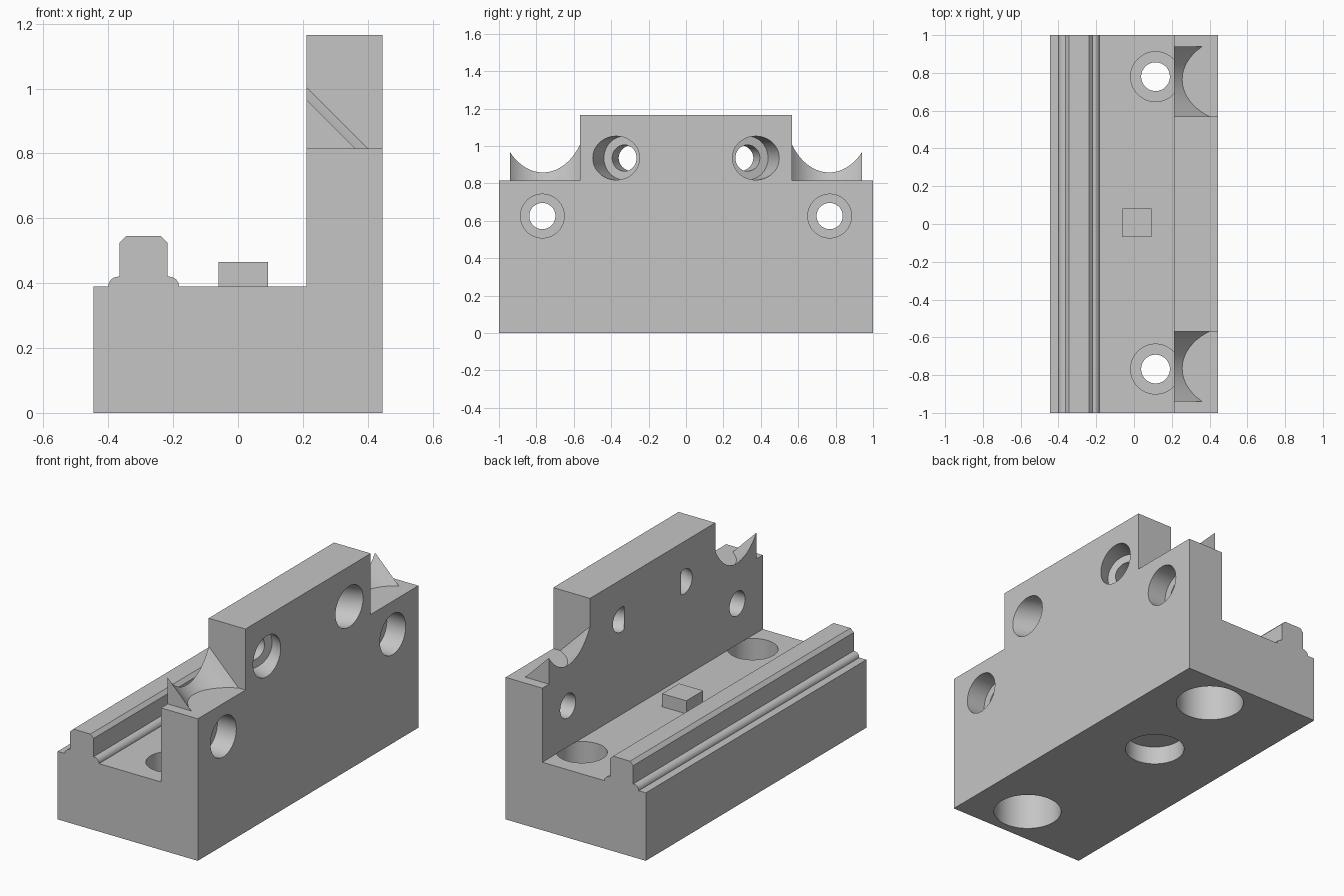
import bpy, bmesh, math
from mathutils import Vector

if "Cube" in bpy.data.objects:
    bpy.data.objects.remove(bpy.data.objects["Cube"])

grey = bpy.data.materials.new("light_grey")
grey.diffuse_color = (0.56, 0.56, 0.56, 1)
grey.use_nodes = True
grey.node_tree.nodes["Principled BSDF"].inputs["Base Color"].default_value = grey.diffuse_color


def prism(name, profile, y0, y1):
    """Extrude an x-z outline along y."""
    bm = bmesh.new()
    face = bm.faces.new([bm.verts.new((x, y0, z)) for x, z in profile])
    out = bmesh.ops.extrude_face_region(bm, geom=[face])
    moved = [v for v in out["geom"] if isinstance(v, bmesh.types.BMVert)]
    bmesh.ops.translate(bm, verts=moved, vec=(0, y1 - y0, 0))
    bmesh.ops.recalc_face_normals(bm, faces=bm.faces)
    mesh = bpy.data.meshes.new(name)
    bm.to_mesh(mesh)
    bm.free()
    mesh.materials.append(grey)
    obj = bpy.data.objects.new(name, mesh)
    bpy.context.collection.objects.link(obj)
    return obj


def block(name, x0, x1, y0, y1, z0, z1):
    return prism(name, [(x0, z0), (x1, z0), (x1, z1), (x0, z1)], y0, y1)


def rod(name, start, end, radius):
    """Cylinder between two points."""
    a, b = Vector(start), Vector(end)
    bpy.ops.mesh.primitive_cylinder_add(vertices=64, radius=radius,
                                        depth=(b - a).length, location=(a + b) / 2)
    obj = bpy.context.object
    obj.name = name
    obj.rotation_euler = (b - a).to_track_quat('Z', 'Y').to_euler()
    obj.data.materials.append(grey)
    return obj


def cut(target, cutters):
    """Subtract the cutters, apply the result and remove the helpers."""
    for c in cutters:
        c.hide_render = True
        m = target.modifiers.new("cut", 'BOOLEAN')
        m.operation, m.solver, m.object = 'DIFFERENCE', 'EXACT', c
        bpy.context.view_layer.update()
        bpy.ops.object.select_all(action='DESELECT')
        bpy.context.view_layer.objects.active = target
        target.select_set(True)
        bpy.ops.object.modifier_apply(modifier=m.name)
        bpy.data.objects.remove(c)


def smooth(obj):
    bpy.ops.object.select_all(action='DESELECT')
    bpy.context.view_layer.objects.active = obj
    obj.select_set(True)
    bpy.ops.object.shade_smooth_by_angle(angle=math.radians(25))


def quarter(cx, cz, r, a0, a1, n=8):
    return [(cx + r * math.cos(math.radians(a0 + (a1 - a0) * i / n)),
             cz + r * math.sin(math.radians(a0 + (a1 - a0) * i / n))) for i in range(n + 1)]


# Main body: base, rail with rounded feet and tall wall
FLOOR, LEDGE, TOP = 0.39, 0.815, 1.165
WALL, SIDE = 0.212, 0.445
outline = [(-SIDE, 0), (SIDE, 0), (SIDE, TOP), (WALL, TOP), (WALL, FLOOR)]
outline += quarter(-0.212, FLOOR, 0.03, 0, 90)
outline += [(-0.217, 0.42), (-0.217, 0.525), (-0.237, 0.545),
            (-0.345, 0.545), (-0.365, 0.525), (-0.365, 0.42)]
outline += quarter(-0.37, FLOOR, 0.03, 90, 180)
outline += [(-SIDE, FLOOR)]
body = prism("body", outline, -1, 1)

cutters = []
for s in (-1, 1):
    # Lowered ledge at each end of the wall
    cutters.append(block("ledge_cut", 0.1, 0.6, *sorted((s * 0.568, s * 1.2)), LEDGE, 1.4))
    # Stepped straight hole through the wall
    y = s * 0.768
    cutters.append(rod("wall_hole", (0.1, y, 0.625), (0.6, y, 0.625), 0.07))
    cutters.append(rod("wall_bore", (0.325, y, 0.625), (0.6, y, 0.625), 0.117))
    # Stepped slanted hole, just breaking through the inner face
    axis = Vector((1, s * 0.38, 0)).normalized()
    inner = Vector((WALL, s * 0.285, 0.935))
    cutters.append(rod("slant_hole", inner - axis * 0.009, inner + axis * 0.4, 0.07))
    cutters.append(rod("slant_bore", inner + axis * 0.125, inner + axis * 0.45, 0.117))
    # Stepped vertical mounting hole
    x, y = 0.114, 0.78 if s > 0 else -0.768
    cutters.append(rod("mount_hole", (x, y, 0.1), (x, y, 0.35), 0.076))
    cutters.append(rod("mount_bottom_bore", (x, y, -0.1), (x, y, 0.22), 0.183))
    # Upper bore stays in front of the wall face above the floor
    cutters.append(rod("mount_top_bore", (x, y, 0.265), (x, y, FLOOR + 0.0005), 0.132))
# Shallow blind pocket underneath
cutters.append(rod("bottom_pocket", (0.02, 0.2, -0.1), (0.02, 0.2, 0.106), 0.16))
cut(body, cutters)
smooth(body)

# Locating peg on the floor
block("locating_peg", -0.06, 0.093, -0.07, 0.083, FLOOR - 0.01, 0.465)

# Scooped wedges on the ledges
for s in (-1, 1):
    wedge = prism("scooped_wedge", [(WALL, LEDGE), (0.43, LEDGE), (WALL, 1.033)],
                  *sorted((s * 0.568, s * 0.94)))
    d = (1.07 / math.sqrt(2) + 0.24) / math.sqrt(2)
    scoop = rod("scoop", (d - 1.2, s * 0.765, d + 1.2), (d + 1.2, s * 0.765, d - 1.2), 0.24)
    cut(wedge, [scoop])
    smooth(wedge)
